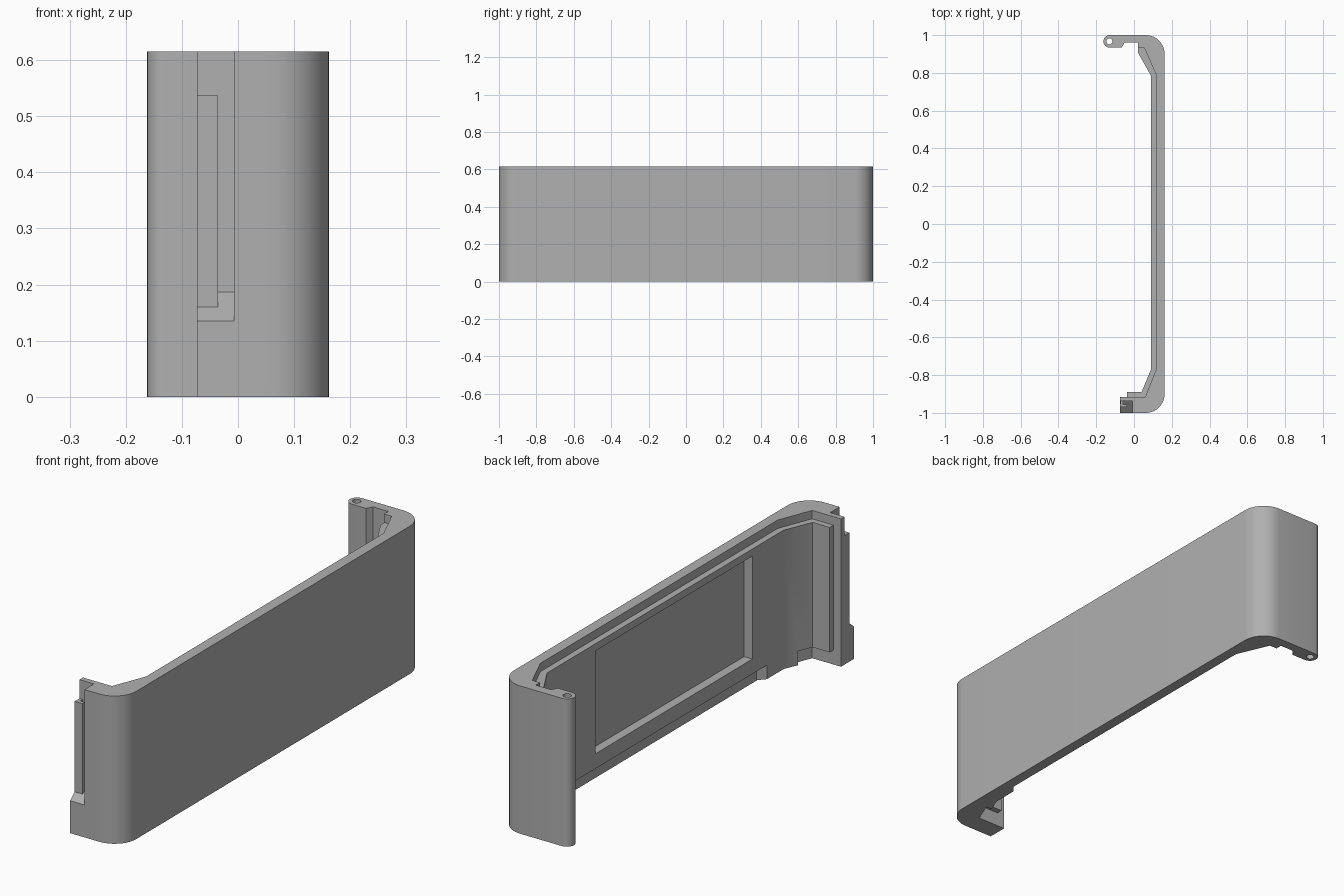
import bpy, bmesh, math
from mathutils import Vector

if "Cube" in bpy.data.objects:
    bpy.data.objects.remove(bpy.data.objects["Cube"])

H = 0.615


def arc(cx, cy, r, a0, a1, n=12):
    return [(cx + r * math.cos(math.radians(a0 + (a1 - a0) * i / n)),
             cy + r * math.sin(math.radians(a0 + (a1 - a0) * i / n))) for i in range(n + 1)]


def prism(name, pts, lo, hi, axis='z'):
    """Extrude a closed outline along z (points are x,y) or x (points are y,z)."""
    place = (lambda p: (p[0], p[1], lo)) if axis == 'z' else (lambda p: (lo, p[0], p[1]))
    step = Vector((0, 0, hi - lo)) if axis == 'z' else Vector((hi - lo, 0, 0))
    bm = bmesh.new()
    face = bm.faces.new([bm.verts.new(place(p)) for p in pts])
    ext = bmesh.ops.extrude_face_region(bm, geom=[face])
    bmesh.ops.translate(bm, vec=step, verts=[v for v in ext['geom'] if isinstance(v, bmesh.types.BMVert)])
    bmesh.ops.recalc_face_normals(bm, faces=bm.faces)
    me = bpy.data.meshes.new(name)
    bm.to_mesh(me)
    bm.free()
    ob = bpy.data.objects.new(name, me)
    bpy.context.collection.objects.link(ob)
    return ob


def combine(target, tool, op):
    mod = target.modifiers.new(op, 'BOOLEAN')
    mod.operation, mod.solver, mod.object = op, 'EXACT', tool
    bpy.context.view_layer.objects.active = target
    bpy.ops.object.modifier_apply(modifier=mod.name)
    bpy.data.objects.remove(tool)


def rect(a0, a1, b0, b1):
    return [(a0, b0), (a1, b0), (a1, b1), (a0, b1)]


# Outer shell: C-shaped profile with rounded corners and rounded hinge tip
outline = ([(-0.073, -1)] + arc(0.062, -0.9, 0.1, -90, 0) + arc(0.062, 0.9, 0.1, 0, 90)
           + arc(-0.129, 0.967, 0.033, 90, 270)
           + [(-0.065, 0.934), (-0.05, 0.96), (0.02, 0.96), (0.02, 0.932), (0.055, 0.932),
              (0.117, 0.79), (0.117, -0.77), (0.06, -0.915), (-0.073, -0.915)])
shell = prism("cover_shell", outline, 0, H)

# Inner liner, stepped down from both rims
liner = prism("inner_liner", [(0.022, 0.94), (0.055, 0.94), (0.125, 0.79), (0.125, -0.77),
                              (0.065, -0.925), (-0.038, -0.925), (-0.038, -0.89), (0.04, -0.89),
                              (0.09, -0.77), (0.09, 0.785), (0.022, 0.905)], 0.06, 0.58)
combine(shell, liner, 'UNION')

# Filler block closing the lower step near the front corner
filler = prism("step_filler", [(0.09, -0.77), (0.09, -0.66), (0.125, -0.62), (0.125, -0.83),
                               (0.065, -0.83)], 0.002, 0.07)
combine(shell, filler, 'UNION')

# Rectangular recess in the inner wall
combine(shell, prism("recess_cutter", rect(0.05, 0.128, -0.565, 0.465), 0.122, 0.55), 'DIFFERENCE')

# Latch cutout with a sloped floor in the front arm
combine(shell, prism("latch_cutter", [(-1.02, 0.118), (-1, 0.135), (-0.938, 0.187), (-0.938, 0.7),
                                      (-1.02, 0.7)], -0.1, -0.007, 'x'), 'DIFFERENCE')

# Hinge pin hole
combine(shell, prism("pin_cutter", arc(-0.13, 0.967, 0.016, 0, 345, 23), -0.1, 0.8), 'DIFFERENCE')

# Hooked latch rail standing in the cutout
rail = prism("latch_rail", [(-0.073, -0.97), (-0.036, -0.97), (-0.036, -0.955), (-0.058, -0.955),
                            (-0.058, -0.93), (-0.0725, -0.93)], 0.15, 0.537)

# Mid-grey finish and smooth corners
grey = bpy.data.materials.new("mid_grey")
grey.diffuse_color = (0.434, 0.434, 0.434, 1)
grey.use_nodes = True
grey.node_tree.nodes["Principled BSDF"].inputs["Base Color"].default_value = grey.diffuse_color
for ob in (shell, rail):
    ob.data.materials.clear()
    ob.data.materials.append(grey)
    bpy.ops.object.select_all(action='DESELECT')
    ob.select_set(True)
    bpy.context.view_layer.objects.active = ob
    bpy.ops.object.shade_smooth_by_angle(angle=math.radians(26))
